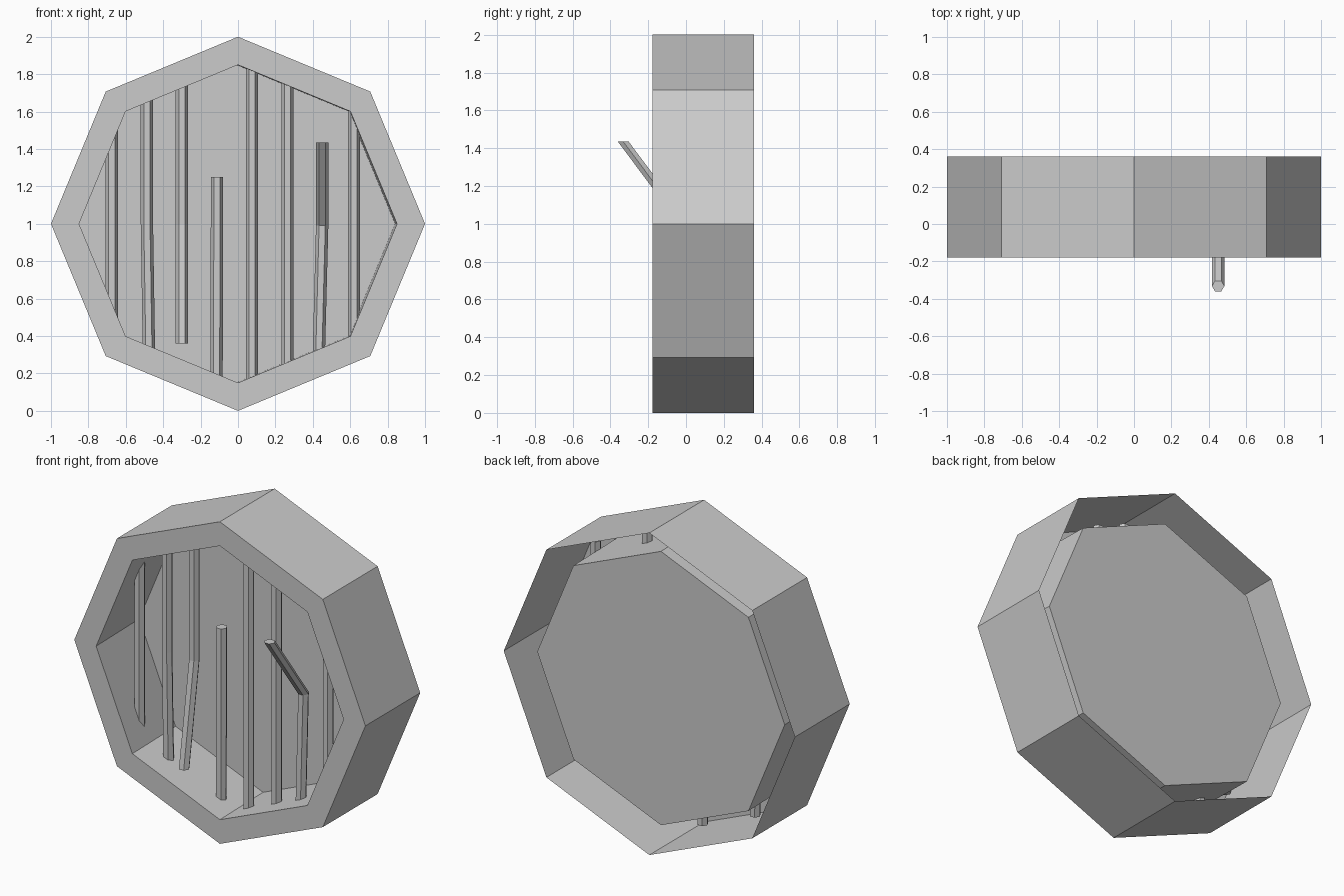
import bpy, bmesh, math

if "Cube" in bpy.data.objects:
    bpy.data.objects.remove(bpy.data.objects["Cube"])

FRONT, BACK, CAP = -0.178, 0.36, 0.26
OUTER, INNER = 1.0, 0.85


def make_object(name, bm):
    mesh = bpy.data.meshes.new(name)
    bm.to_mesh(mesh)
    bm.free()
    bpy.context.collection.objects.link(bpy.data.objects.new(name, mesh))


def bridge(bm, a, b):
    n = len(a)
    for i in range(n):
        j = (i + 1) % n
        bm.faces.new((a[i], a[j], b[j], b[i]))


def octagon(bm, radius, y, dx):
    return [bm.verts.new((dx + radius * math.cos(i * math.pi / 4), y,
                          1 + radius * math.sin(i * math.pi / 4))) for i in range(8)]


# Octagonal pipe: outer shell open at the back, front rim, recessed tube with end plate
bm = bmesh.new()
rings = [octagon(bm, *ring) for ring in
         ((OUTER, BACK, 0), (OUTER, FRONT, 0), (INNER, FRONT, 0), (INNER, CAP, -0.01))]
for a, b in zip(rings, rings[1:]):
    bridge(bm, a, b)
bm.faces.new(rings[-1])
bmesh.ops.recalc_face_normals(bm, faces=bm.faces)
make_object("octagonal_pipe", bm)


def wall(x):
    """Half height of the inner tube at x."""
    x, k = abs(x), INNER * math.sqrt(0.5)
    t = math.tan(math.pi / 8)
    return INNER - t * x if x < k else (INNER - x) / t


# Hexagonal bars, cut level at each end with a possible bend in the middle
def bar(name, points, r=0.033):
    bm = bmesh.new()
    loops = [[bm.verts.new((x + r * math.cos(i * math.pi / 3),
                            y + r * math.sin(i * math.pi / 3), z)) for i in range(6)]
             for x, y, z in points]
    for a, b in zip(loops, loops[1:]):
        bridge(bm, a, b)
    bm.faces.new(loops[0][::-1])
    bm.faces.new(loops[-1])
    bmesh.ops.recalc_face_normals(bm, faces=bm.faces)
    make_object(name, bm)


def low(x):
    return 1 - wall(x) - 0.11


def high(x):
    return 1 + wall(x) + 0.1


# Whole bars
for n, x in enumerate((-0.675, 0.075, 0.265, 0.62)):
    bar(f"straight_bar_{n + 1}", [(x, 0, low(x)), (x, 0, high(x))])

# Damaged bars
bar("leaning_bar", [(-0.475, 0, low(-0.475)), (-0.487, 0, 1), (-0.487, 0, high(-0.487))])
bar("bent_hanging_bar", [(-0.3, -0.1, 0.36), (-0.3, 0, 1), (-0.3, 0, high(-0.3))])
bar("broken_bar", [(-0.115, 0, low(-0.115)), (-0.112, 0, 1.25)])
bar("bent_out_bar", [(0.43, 0, low(0.43)), (0.45, 0, 0.99), (0.45, -0.332, 1.435)])
